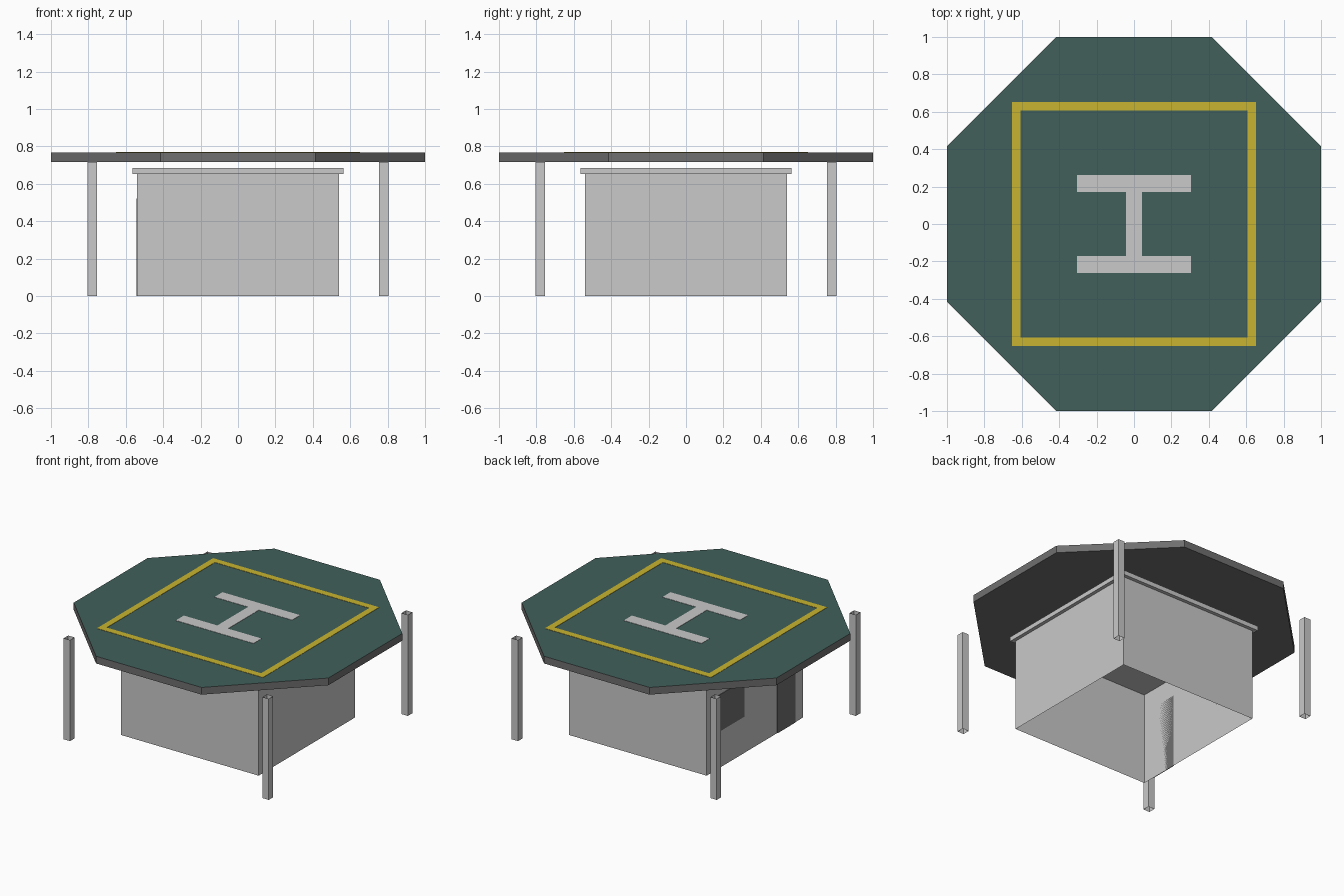
import bpy, bmesh, math
from mathutils import Matrix

if "Cube" in bpy.data.objects:
    bpy.data.objects.remove(bpy.data.objects["Cube"])


def material(name, rgb):
    m = bpy.data.materials.new(name)
    m.use_nodes = True
    colour = (*rgb, 1)
    m.diffuse_color = colour
    m.node_tree.nodes["Principled BSDF"].inputs["Base Color"].default_value = colour
    return m


light_grey = material("light_grey", (0.58, 0.585, 0.58))
dark_grey = material("dark_grey", (0.16, 0.16, 0.16))
green = material("deck_green", (0.054, 0.117, 0.105))
yellow = material("line_yellow", (0.58, 0.456, 0.03))


def finish(name, bm, *mats):
    mesh = bpy.data.meshes.new(name)
    bm.to_mesh(mesh)
    bm.free()
    for m in mats:
        mesh.materials.append(m)
    obj = bpy.data.objects.new(name, mesh)
    bpy.context.collection.objects.link(obj)
    return obj


def box(name, x, y, z, mat, open_ends=False):
    """Box from (low, high) ranges; open_ends leaves a bare tube of four walls."""
    bm = bmesh.new()
    bmesh.ops.create_cube(bm, size=1)
    for v in bm.verts:
        v.co = [r[0] if c < 0 else r[1] for c, r in zip(v.co, (x, y, z))]
    bm.normal_update()
    if open_ends:
        caps = [f for f in bm.faces if abs(f.normal.z) > 0.9]
        bmesh.ops.delete(bm, geom=caps, context="FACES_ONLY")
    return finish(name, bm, mat)


# Octagonal landing deck with a green top
deck_base, deck_top = 0.717, 0.768
bm = bmesh.new()
radius = 1 / math.cos(math.pi / 8)
bmesh.ops.create_cone(bm, cap_ends=True, segments=8, radius1=radius, radius2=radius,
                      depth=deck_top - deck_base,
                      matrix=Matrix.Translation((0, 0, (deck_base + deck_top) / 2))
                      @ Matrix.Rotation(math.pi / 8, 4, "Z"))
bm.normal_update()
for f in bm.faces:
    f.material_index = 1 if f.normal.z > 0.9 else 0
finish("landing_deck", bm, dark_grey, green)

# Painted deck markings: square outline and central bars
paint = (deck_top, deck_top + 0.002)
outer, inner = 0.652, 0.606
for side, rng in (("back", (inner, outer)), ("front", (-outer, -inner))):
    box("outline_" + side, (-outer, outer), rng, paint, yellow)
for side, rng in (("left", (inner, outer)), ("right", (-outer, -inner))):
    box("outline_" + side, rng, (-inner, inner), paint, yellow)
bar_in, bar_out = 0.172, 0.262
box("marking_bar_back", (-0.305, 0.305), (bar_in, bar_out), paint, light_grey)
box("marking_bar_front", (-0.305, 0.305), (-bar_out, -bar_in), paint, light_grey)
box("marking_stem", (-0.042, 0.042), (-bar_in, bar_in), paint, light_grey)

# Hollow support posts at the four corners
for y_name, sy in (("front", -1), ("back", 1)):
    for x_name, sx in (("right", -1), ("left", 1)):
        x = sorted((sx * 0.755, sx * 0.805))
        y = sorted((sy * 0.755, sy * 0.805))
        box(f"post_{y_name}_{x_name}", x, y, (0, deck_base), light_grey, open_ends=True)

# Building: open walls under an overhanging roof slab
wall, eave = 0.54, 0.565
box("building_walls", (-wall, wall), (-wall, wall), (0, 0.655), light_grey, open_ends=True)
box("roof_slab", (-eave, eave), (-eave, eave), (0.653, 0.685), light_grey)

# Door and window plates on the right wall
plate = (-wall - 0.004, -wall)
box("door", plate, (-0.45, -0.25), (0, 0.52), dark_grey)
box("window", plate, (0.12, 0.43), (0.26, 0.52), dark_grey)
